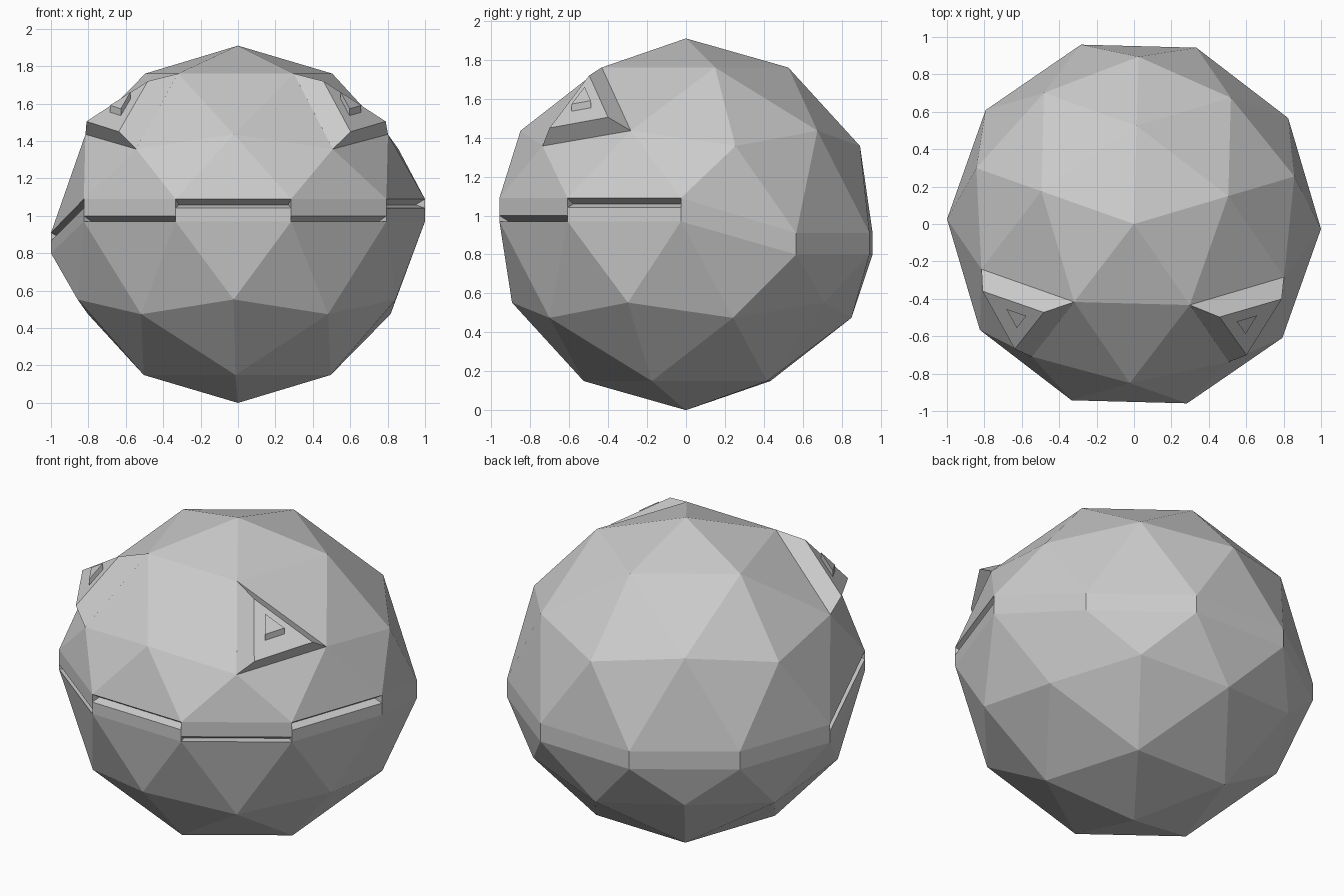
import bpy, bmesh, math
from mathutils import Vector, Matrix

if "Cube" in bpy.data.objects:
    bpy.data.objects.remove(bpy.data.objects["Cube"])

YAW = Matrix.Rotation(math.radians(-1.5), 4, 'Z')
grey = bpy.data.materials.new("plain_grey")
grey.diffuse_color = (0.6, 0.6, 0.6, 1)
grey.use_nodes = True
grey.node_tree.nodes["Principled BSDF"].inputs["Base Color"].default_value = grey.diffuse_color


def finish(bm, name, merge=True):
    if merge:
        bmesh.ops.remove_doubles(bm, verts=bm.verts, dist=1e-4)
    bmesh.ops.transform(bm, matrix=YAW, verts=bm.verts)
    bmesh.ops.recalc_face_normals(bm, faces=bm.faces)
    mesh = bpy.data.meshes.new(name)
    bm.to_mesh(mesh)
    bm.free()
    mesh.materials.append(grey)
    ob = bpy.data.objects.new(name, mesh)
    bpy.context.collection.objects.link(ob)
    return ob


def rim(i, t, scale=1.0):
    """Point on the seam at corner i (36 degree steps clockwise from +x);
    t runs from the lower rim (0) to the upper rim (1)."""
    i %= 10
    a = math.radians(-36 * i)
    low, high = (0.97, 1.09) if i <= 4 else (0.80, 0.91)
    return Vector((scale * math.cos(a), scale * math.sin(a), low + t * (high - low)))


def add_face(bm, pts):
    bm.faces.new([bm.verts.new(p) for p in pts])


# Faceted half shells, with rims stepped up along the front
def half_shell(name, side):
    bm = bmesh.new()
    bmesh.ops.create_icosphere(bm, subdivisions=2, radius=1,
                               matrix=Matrix.Rotation(math.pi / 2, 4, 'Z'))
    away = [f for f in bm.faces if f.calc_center_median().z * side < 0]
    bmesh.ops.delete(bm, geom=away, context='FACES')
    for v in bm.verts:
        if abs(v.co.z) < 0.01:
            i = round(math.degrees(-math.atan2(v.co.y, v.co.x)) / 36)
            v.co = rim(i, 1 if side > 0 else 0)
        else:
            v.co.z += 0.91 if side > 0 else 1.0
    return finish(bm, name)


half_shell("upper_shell", 1)
half_shell("lower_shell", -1)

# Plain band round the back
bm = bmesh.new()
for i in range(5, 10):
    add_face(bm, [rim(i, 0), rim(i + 1, 0), rim(i + 1, 1), rim(i, 1)])
finish(bm, "back_band")

# Toothed mouth: alternating raised lower walls and hanging upper walls
bm = bmesh.new()
for i in range(5):
    j = i + 1
    if i % 2 == 0:
        wall, gap, mid = (0.0, 0.6), (0.6, 1.0), 0.74
    else:
        wall, gap, mid = (0.25, 1.0), (0.0, 0.25), 0.0
    add_face(bm, [rim(i, wall[0]), rim(j, wall[0]), rim(j, wall[1]), rim(i, wall[1])])
    for t in gap:
        add_face(bm, [rim(i, t), rim(j, t), rim(j, mid, 0.95), rim(i, mid, 0.95)])
    for k in (i, j):
        add_face(bm, [rim(k, gap[0]), rim(k, gap[1]), rim(k, mid, 0.95)])
finish(bm, "mouth")


# Triangular eye mounts and pupils
def prism(name, base, top):
    bm = bmesh.new()
    b = [bm.verts.new(p) for p in base]
    t = [bm.verts.new(p) for p in top]
    bm.faces.new(b[::-1])
    bm.faces.new(t)
    for i in range(3):
        j = (i + 1) % 3
        bm.faces.new([b[i], b[j], t[j], t[i]])
    finish(bm, name)


for label, s in (("right", 1), ("left", -1)):
    def mirrored(pts):
        return [Vector((s * x, y, z)) for x, y, z in pts]
    base = mirrored([(0.526, -0.724, 1.357), (0.809, -0.263, 1.436), (0.309, -0.425, 1.761)])
    top = mirrored([(0.62, -0.685, 1.45), (0.80, -0.38, 1.505), (0.47, -0.485, 1.72)])
    prism(label + "_eye_mount", base, top)
    centre = sum(top, Vector()) / 3
    foot = [centre + (p - centre) * 0.33 + Vector((-0.015 * s, 0, 0)) for p in top]
    prism(label + "_pupil", foot, [p + Vector((0, 0, 0.05)) for p in foot])
